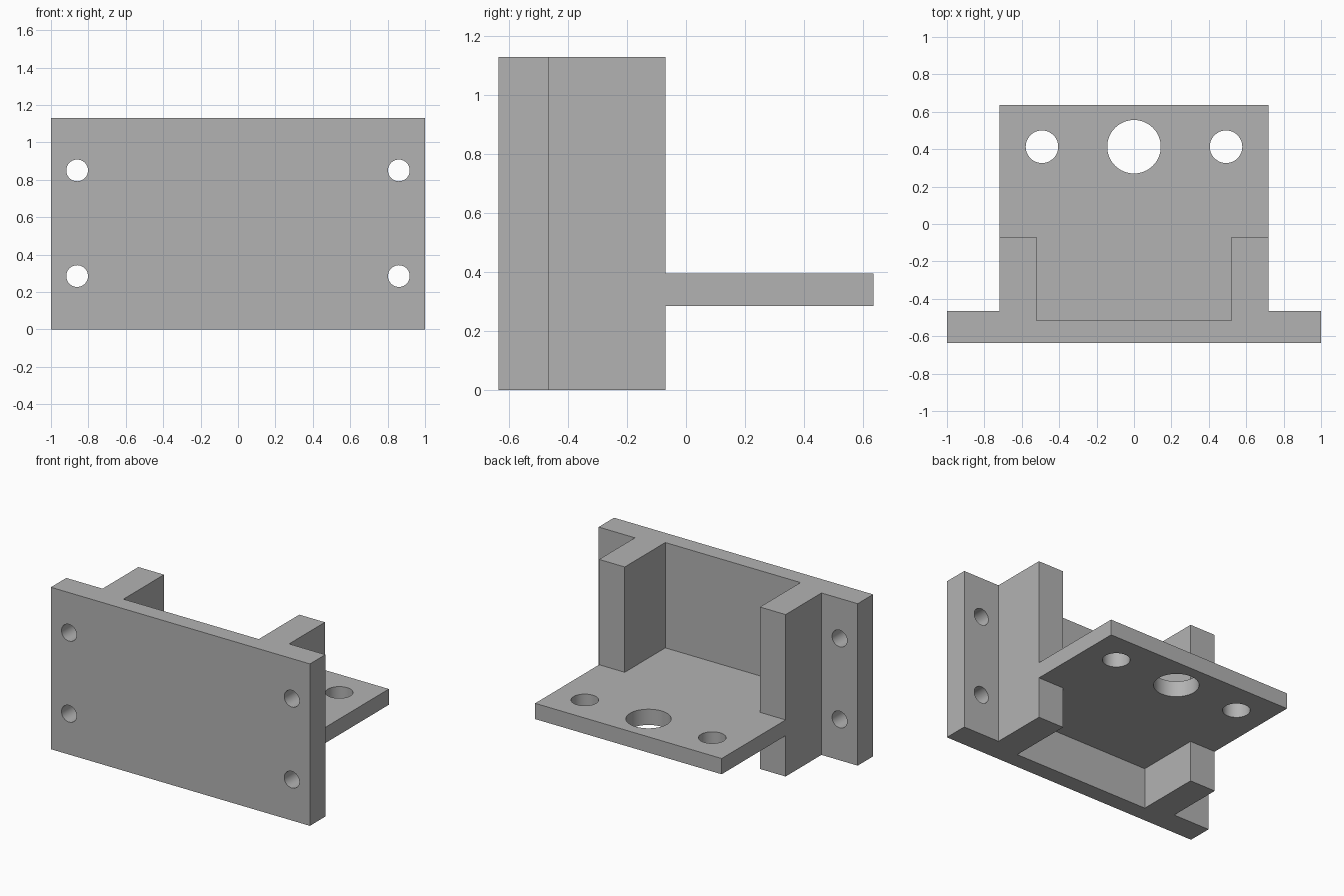
import bpy
import bmesh
import math
from mathutils import Matrix

default = bpy.data.objects.get("Cube")
if default:
    bpy.data.objects.remove(default, do_unlink=True)

HEIGHT = 1.13
FRONT, BACK = -0.635, 0.635
SIDE = 0.72                    # half width of shelf and ribs

grey = bpy.data.materials.new("plain grey")
grey.use_nodes = True
colour = (0.45, 0.45, 0.45, 1)
grey.diffuse_color = colour
grey.node_tree.nodes["Principled BSDF"].inputs["Base Color"].default_value = colour


def make_object(name, bm):
    mesh = bpy.data.meshes.new(name)
    bmesh.ops.recalc_face_normals(bm, faces=bm.faces)
    bm.to_mesh(mesh)
    bm.free()
    mesh.materials.append(grey)
    obj = bpy.data.objects.new(name, mesh)
    bpy.context.collection.objects.link(obj)
    return obj


def prism(name, outline, bottom, top):
    """Extrude an xy outline between two heights."""
    bm = bmesh.new()
    face = bm.faces.new([bm.verts.new((x, y, bottom)) for x, y in outline])
    result = bmesh.ops.extrude_face_region(bm, geom=[face])
    verts = [v for v in result["geom"] if isinstance(v, bmesh.types.BMVert)]
    bmesh.ops.translate(bm, verts=verts, vec=(0, 0, top - bottom))
    return make_object(name, bm)


def drill(name, radius, location, along_y=False):
    bm = bmesh.new()
    turn = Matrix.Rotation(math.pi / 2, 4, "X") if along_y else Matrix()
    bmesh.ops.create_cone(bm, cap_ends=True, segments=64, radius1=radius,
                          radius2=radius, depth=0.4,
                          matrix=Matrix.Translation(location) @ turn)
    obj = make_object(name, bm)
    obj.hide_render = True
    return obj


def combine(target, tool, operation):
    """Apply a boolean, then discard the tool."""
    mod = target.modifiers.new(operation.lower(), "BOOLEAN")
    mod.operation = operation
    mod.solver = "EXACT"
    mod.object = tool
    bpy.context.view_layer.objects.active = target
    bpy.ops.object.modifier_apply(modifier=mod.name)
    bpy.data.objects.remove(tool, do_unlink=True)


# Wall with side flanges and two rear ribs, as one mirrored plan outline
half = [(1, FRONT), (1, -0.465), (SIDE, -0.465), (SIDE, -0.07),
        (0.522, -0.07), (0.522, -0.517)]
outline = half + [(-x, y) for x, y in reversed(half)]
bracket = prism("mounting_bracket", outline, 0, HEIGHT)

# Shelf passing between the ribs and out behind them
shelf = prism("shelf", [(-SIDE, -0.57), (SIDE, -0.57), (SIDE, BACK), (-SIDE, BACK)],
              0.285, 0.395)
combine(bracket, shelf, "UNION")

# Holes through the flanges and the shelf
for side in (-1, 1):
    for z in (0.285, 0.85):
        combine(bracket, drill("flange_hole", 0.058, (side * 0.86, -0.55, z), True),
                "DIFFERENCE")
    combine(bracket, drill("small_shelf_hole", 0.087, (side * 0.492, 0.413, 0.34)),
            "DIFFERENCE")
combine(bracket, drill("large_shelf_hole", 0.143, (0, 0.413, 0.34)), "DIFFERENCE")

# Smooth hole walls, crisp edges
bpy.ops.object.select_all(action="DESELECT")
bracket.select_set(True)
bpy.context.view_layer.objects.active = bracket
bpy.ops.object.shade_smooth_by_angle(angle=math.radians(30))
